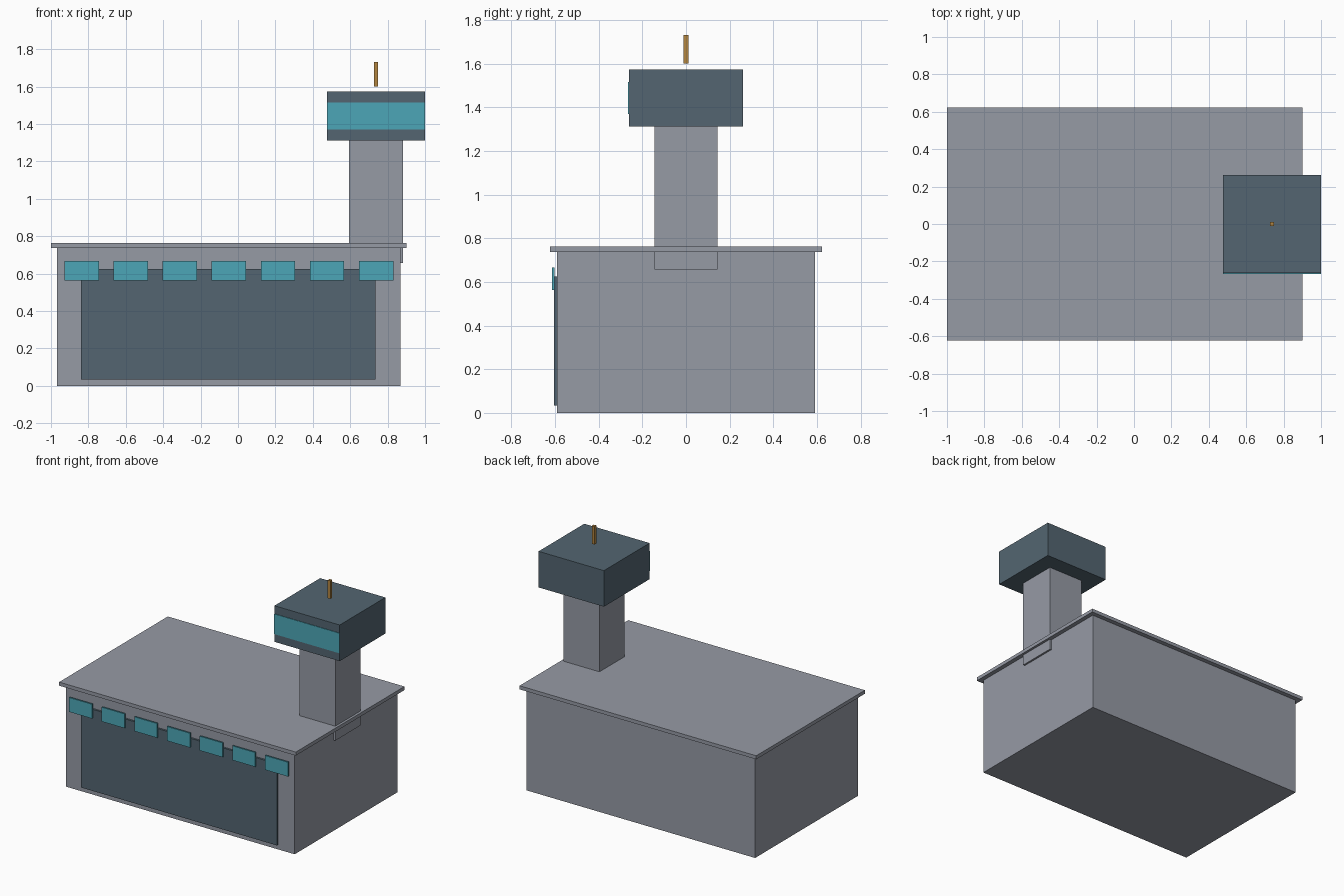
import bpy
import bmesh

if "Cube" in bpy.data.objects:
    bpy.data.objects.remove(bpy.data.objects["Cube"])


def material(name, rgb):
    m = bpy.data.materials.new(name)
    m.diffuse_color = (*rgb, 1.0)
    m.use_nodes = True
    m.node_tree.nodes["Principled BSDF"].inputs["Base Color"].default_value = m.diffuse_color
    return m


CONCRETE = material("concrete", (0.305, 0.325, 0.378))
SLATE = material("slate", (0.087, 0.131, 0.166))
TEAL = material("teal_glass", (0.073, 0.384, 0.475))
AMBER = material("amber", (0.448, 0.233, 0.051))


def box(name, x, y, z, mat):
    """Box from (min, max) ranges along each axis."""
    bm = bmesh.new()
    bmesh.ops.create_cube(bm, size=1.0)
    for v in bm.verts:
        v.co = [lo + (hi - lo) * (c + 0.5) for c, (lo, hi) in zip(v.co, (x, y, z))]
    mesh = bpy.data.meshes.new(name)
    bm.to_mesh(mesh)
    bm.free()
    mesh.materials.append(mat)
    obj = bpy.data.objects.new(name, mesh)
    bpy.context.collection.objects.link(obj)
    return obj


# Main hall with overhanging roof slab
box("hall", (-0.968, 0.868), (-0.59, 0.59), (0, 0.737), CONCRETE)
box("roof_slab", (-1.0, 0.9), (-0.623, 0.623), (0.737, 0.763), CONCRETE)

# Wide front door
box("front_door", (-0.839, 0.735), (-0.604, -0.588), (0.034, 0.626), SLATE)

# Row of window panes above the door
for i in range(7):
    x = -0.835 + i * 0.2622
    box(f"window_{i + 1}", (x - 0.092, x + 0.092), (-0.614, -0.603), (0.563, 0.667), TEAL)

# Tower shaft, cab, cab window and mast, sharing one axis
TX = 0.738
box("tower_shaft", (TX - 0.144, TX + 0.144), (-0.144, 0.144), (0.658, 1.312), CONCRETE)
box("tower_cab", (TX - 0.262, TX + 0.262), (-0.262, 0.262), (1.312, 1.574), SLATE)
box("cab_window", (TX - 0.262, TX + 0.262), (-0.266, -0.26), (1.37, 1.516), TEAL)
box("mast", (TX - 0.0105, TX + 0.0105), (-0.0105, 0.0105), (1.6, 1.731), AMBER)
